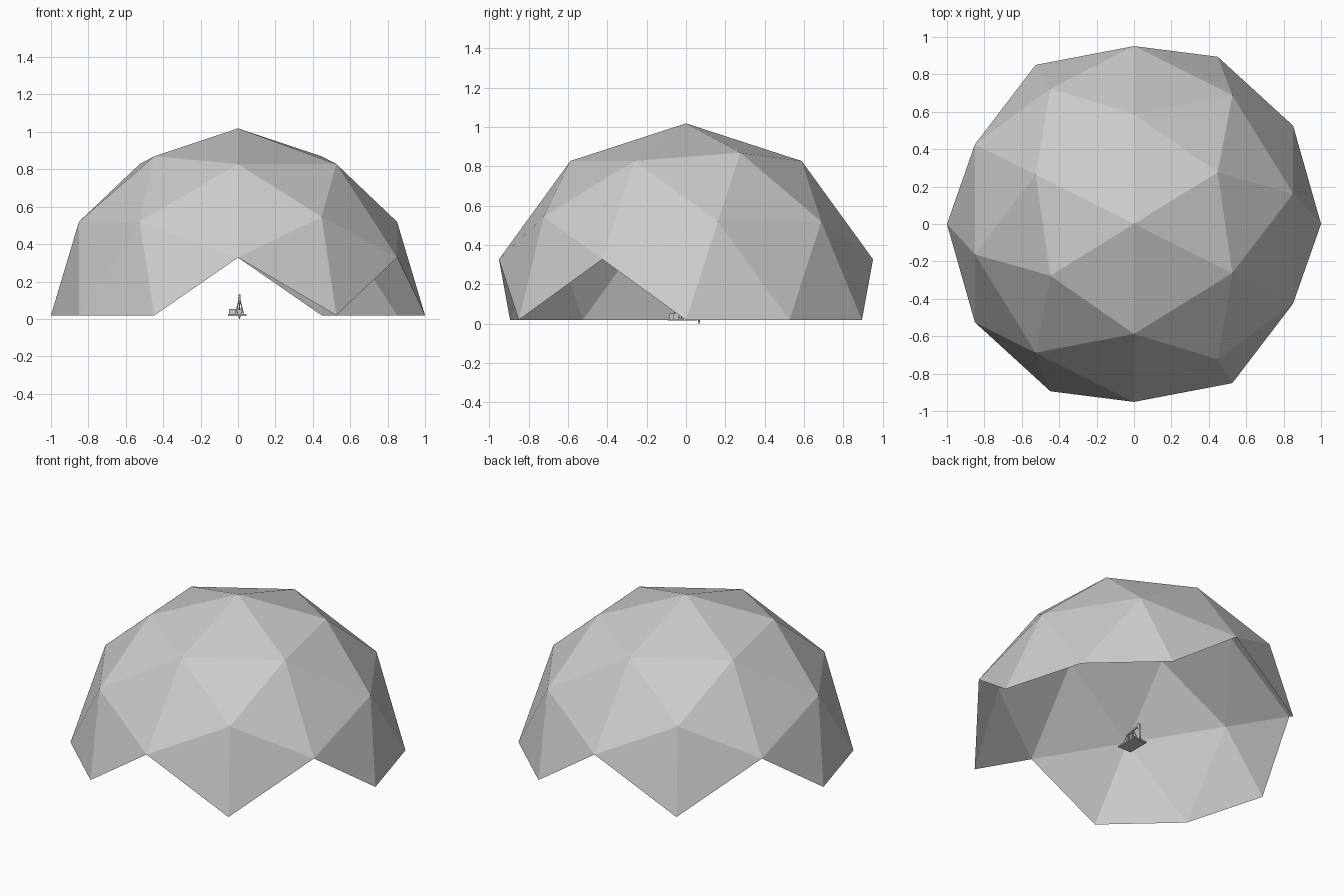
import bpy, bmesh, math
from mathutils import Matrix, Vector

if "Cube" in bpy.data.objects:
    bpy.data.objects.remove(bpy.data.objects["Cube"])

grey = bpy.data.materials.new("pale grey")
grey.diffuse_color = (0.6, 0.6, 0.6, 1)
grey.use_nodes = True
grey.node_tree.nodes["Principled BSDF"].inputs["Base Color"].default_value = grey.diffuse_color
FLOOR = 0.019


def add(name, bm):
    me = bpy.data.meshes.new(name)
    bm.to_mesh(me)
    bm.free()
    me.materials.append(grey)
    ob = bpy.data.objects.new(name, me)
    bpy.context.collection.objects.link(ob)
    return ob


def box(name, x, y, z):
    """Box from (min, max) ranges."""
    bm = bmesh.new()
    mid = Vector([(a + b) / 2 for a, b in (x, y, z)])
    size = [b - a for a, b in (x, y, z)]
    bmesh.ops.create_cube(bm, size=1, matrix=Matrix.Translation(mid) @ Matrix.Diagonal((*size, 1)))
    return add(name, bm)


def bar(name, p, q, r, sides=4):
    """Straight rod between two points."""
    p, q = Vector(p), Vector(q)
    d = q - p
    m = Matrix.Translation((p + q) / 2) @ d.to_track_quat('Z', 'Y').to_matrix().to_4x4()
    bm = bmesh.new()
    bmesh.ops.create_cone(bm, cap_ends=True, segments=sides, radius1=r, radius2=r,
                          depth=d.length, matrix=m)
    return add(name, bm)


def plate(name, outline, x, thick):
    """Side profile in y, z extruded across x."""
    bm = bmesh.new()
    f = bm.faces.new([bm.verts.new((x - thick / 2, a, b)) for a, b in outline])
    ext = bmesh.ops.extrude_face_region(bm, geom=[f])
    bmesh.ops.translate(bm, vec=(thick, 0, 0),
                        verts=[v for v in ext["geom"] if isinstance(v, bmesh.types.BMVert)])
    bmesh.ops.recalc_face_normals(bm, faces=bm.faces)
    return add(name, bm)


# Faceted dome: upper half of an icosphere with an edge midpoint at the apex
tilt = math.atan(2) / 2
bm = bmesh.new()
bmesh.ops.create_icosphere(bm, subdivisions=2, radius=1)
bmesh.ops.transform(bm, verts=bm.verts,
                    matrix=Matrix.Rotation(tilt, 4, 'Z') @ Matrix.Rotation(-tilt, 4, 'Y'))
bmesh.ops.delete(bm, geom=[v for v in bm.verts if v.co.z < -0.05], context='VERTS')
bmesh.ops.translate(bm, verts=bm.verts, vec=(0, 0, FLOOR))
add("dome", bm)

# Small pump in the middle: base slab, motor and gearbox
cx = 0.008
box("base_slab", (-0.053, 0.045), (-0.095, 0.055), (FLOOR - 0.003, FLOOR + 0.006))
box("motor_housing", (-0.048, -0.012), (-0.085, -0.03), (FLOOR + 0.006, 0.052))
box("gearbox", (cx - 0.010, cx + 0.010), (-0.065, -0.035), (FLOOR + 0.006, 0.05))

# Four-legged frame with cross bars
for sx in (-1, 1):
    for sy in (-1, 1):
        bar("frame_leg", (cx + sx * 0.024, 0.0 + sy * 0.026, FLOOR + 0.004),
            (cx + sx * 0.006, sy * 0.004, 0.092), 0.0026)
    bar("frame_side_bar", (cx + sx * 0.016, -0.016, 0.055), (cx + sx * 0.016, 0.016, 0.055), 0.002)
for sy in (-1, 1):
    bar("frame_cross_bar", (cx - 0.016, sy * 0.016, 0.055), (cx + 0.016, sy * 0.016, 0.055), 0.002)
bar("beam_pivot", (cx - 0.009, 0, 0.094), (cx + 0.009, 0, 0.094), 0.004, 8)

# Walking beam with curved head and hanging rod
plate("walking_beam", [(-0.056, 0.086), (-0.056, 0.094), (0.054, 0.116), (0.054, 0.107)], cx, 0.009)
R = 0.066
arc = [(R * math.cos(a), 0.096 + R * math.sin(a)) for a in (-0.25, -0.05, 0.15, 0.35, 0.55)]
plate("beam_head", arc + [(0.048, 0.124), (0.048, 0.098)], cx, 0.009)
bar("pump_rod", (cx, 0.066, 0.0), (cx, 0.066, 0.094), 0.0022, 6)
bar("wellhead", (cx, 0.066, 0.008), (cx, 0.066, 0.036), 0.005, 8)

# Cranks, counterweights and connecting rods on both sides
for sx in (-1, 1):
    x = cx + sx * 0.014
    bar("connecting_rod", (x, -0.062, 0.04), (cx + sx * 0.006, -0.053, 0.089), 0.002)
    bar("crank_weight", (x - 0.003, -0.054, 0.042), (x + 0.003, -0.054, 0.042), 0.014, 10)
